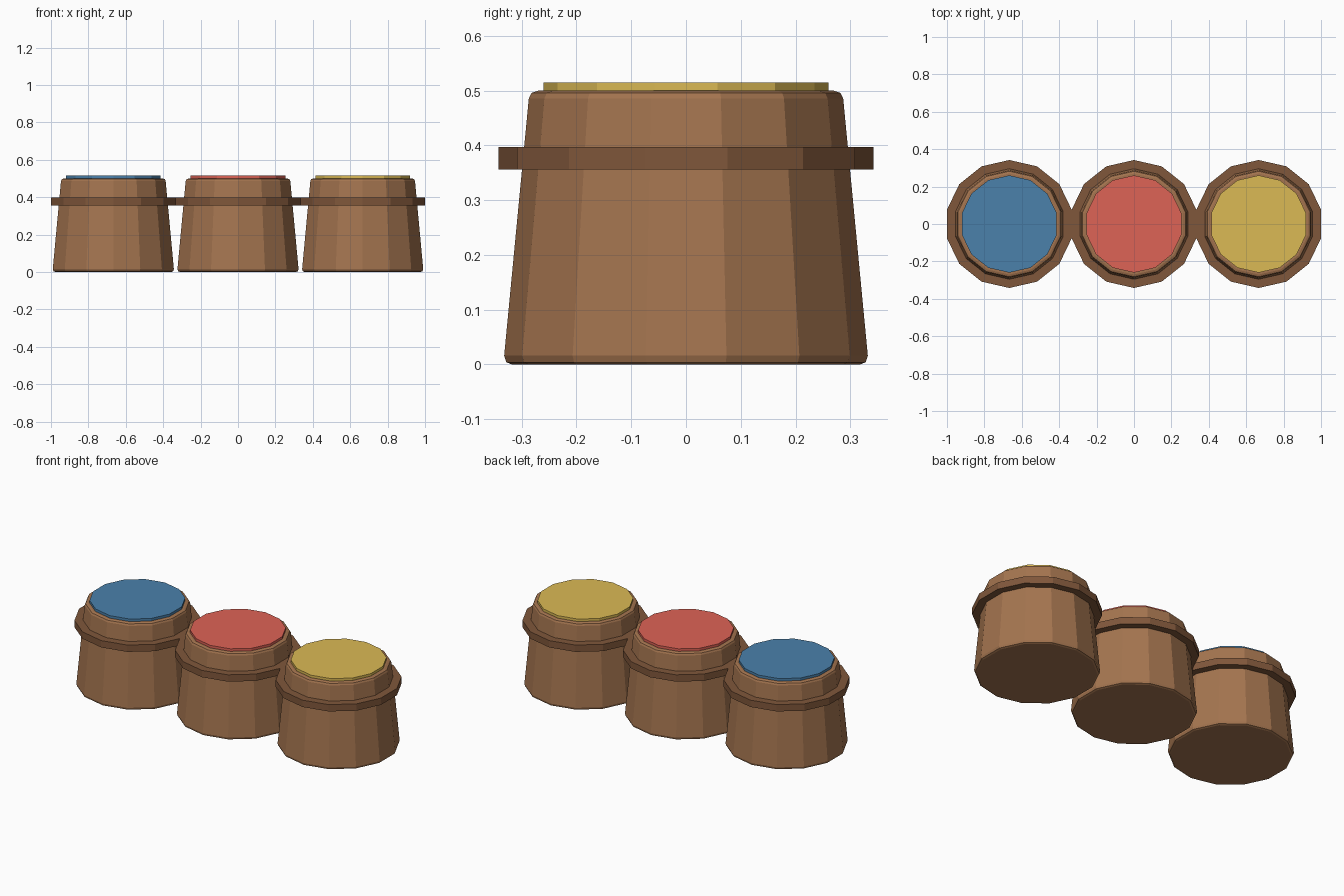
import bpy, bmesh, math

if "Cube" in bpy.data.objects:
    bpy.data.objects.remove(bpy.data.objects["Cube"])

SIDES = 14
SPACING = 0.6666


def material(name, rgb):
    m = bpy.data.materials.new(name)
    m.diffuse_color = (*rgb, 1.0)
    m.use_nodes = True
    m.node_tree.nodes["Principled BSDF"].inputs["Base Color"].default_value = m.diffuse_color
    return m


def lathe(name, profile, x, mat):
    """Closed faceted solid from (radius, height) points, bottom to top."""
    bm = bmesh.new()
    rings = []
    for r, z in profile:
        ring = []
        for i in range(SIDES):
            a = math.pi / 2 + 2 * math.pi * i / SIDES
            ring.append(bm.verts.new((r * math.cos(a), r * math.sin(a), z)))
        rings.append(ring)
    for low, high in zip(rings, rings[1:]):
        for i in range(SIDES):
            j = (i + 1) % SIDES
            bm.faces.new((low[i], low[j], high[j], high[i]))
    bm.faces.new(rings[0][::-1])
    bm.faces.new(rings[-1])
    mesh = bpy.data.meshes.new(name)
    bm.to_mesh(mesh)
    bm.free()
    mesh.materials.append(mat)
    obj = bpy.data.objects.new(name, mesh)
    obj.location.x = x
    bpy.context.collection.objects.link(obj)
    return obj


wood = material("wood", (0.37, 0.175, 0.078))
dark_wood = material("dark_wood", (0.215, 0.095, 0.043))
colours = {
    "blue": (0.07, 0.22, 0.41),
    "red": (0.73, 0.125, 0.093),
    "yellow": (0.71, 0.49, 0.09),
}

# tapered tub with softened rims, square band, and inset coloured lid
BODY = [(0.318, 0.0), (0.328, 0.004), (0.332, 0.016),
        (0.287, 0.486), (0.282, 0.496), (0.270, 0.5)]
BAND = [(0.342, 0.356), (0.342, 0.397)]
LID = [(0.26, 0.49), (0.26, 0.515)]

for k, (colour, rgb) in enumerate(colours.items()):
    x = (k - 1) * SPACING
    lathe(f"{colour}_tub_body", BODY, x, wood)
    lathe(f"{colour}_tub_band", BAND, x, dark_wood)
    lathe(f"{colour}_tub_lid", LID, x, material(f"{colour}_paint", rgb))
